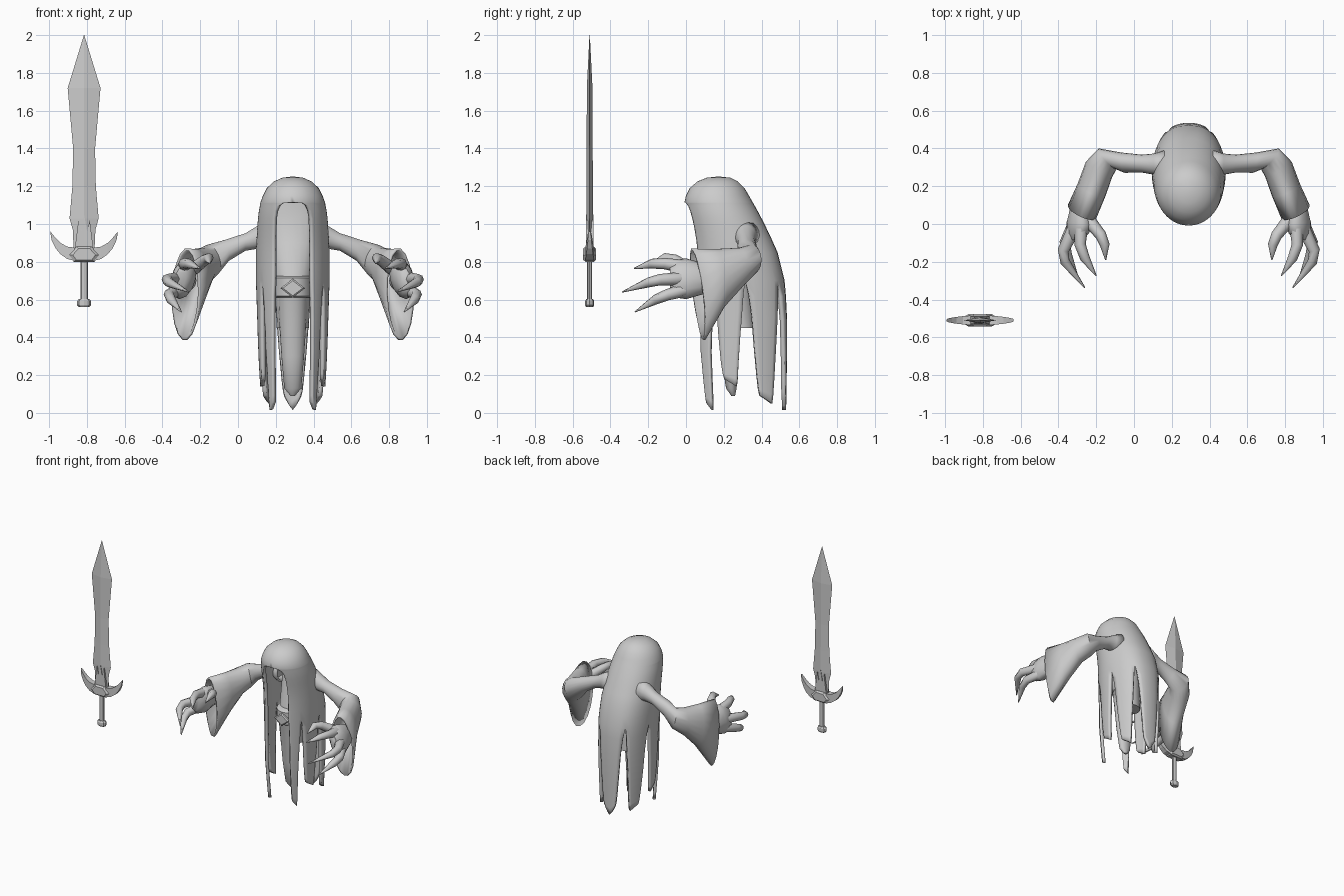
import bpy, bmesh, math
from mathutils import Vector

if "Cube" in bpy.data.objects:
    bpy.data.objects.remove(bpy.data.objects["Cube"])

CX = 0.29   # centre line of the robed figure
SX = -0.815  # centre line of the sword
SY = -0.51

grey = bpy.data.materials.new("plain grey")
grey.diffuse_color = (0.6, 0.6, 0.6, 1)
grey.use_nodes = True
grey.node_tree.nodes["Principled BSDF"].inputs["Base Color"].default_value = grey.diffuse_color


def finish(bm, name, angle=None, thick=0, mirror=None):
    bmesh.ops.remove_doubles(bm, verts=bm.verts, dist=0.0004)
    bmesh.ops.recalc_face_normals(bm, faces=bm.faces)
    me = bpy.data.meshes.new(name)
    bm.to_mesh(me)
    bm.free()
    ob = bpy.data.objects.new(name, me)
    bpy.context.collection.objects.link(ob)
    me.materials.append(grey)
    if thick:
        m = ob.modifiers.new("thickness", 'SOLIDIFY')
        m.thickness, m.offset = thick, -1
    if mirror is not None:
        ob.location.x = mirror
        m = ob.modifiers.new("both sides", 'MIRROR')
    if angle:
        bpy.ops.object.select_all(action='DESELECT')
        ob.select_set(True)
        bpy.context.view_layer.objects.active = ob
        bpy.ops.object.shade_smooth_by_angle(angle=math.radians(angle))
    return ob


def loft(bm, rings, caps=True):
    rows = [[bm.verts.new(p) for p in r] for r in rings]
    n = len(rows[0])
    for a, b in zip(rows, rows[1:]):
        for i in range(n):
            bm.faces.new((a[i], a[(i + 1) % n], b[(i + 1) % n], b[i]))
    if caps:
        bm.faces.new(rows[0])
        bm.faces.new(rows[-1])


def ring(c, u, v, n=16):
    c, u, v = Vector(c), Vector(u), Vector(v)
    return [c + u * math.cos(2 * math.pi * i / n) + v * math.sin(2 * math.pi * i / n) for i in range(n)]


def tube(bm, pts, radii, n=8):
    pts = [Vector(p) for p in pts]
    rings = []
    for i, (p, r) in enumerate(zip(pts, radii)):
        d = (pts[min(i + 1, len(pts) - 1)] - pts[max(i - 1, 0)]).normalized()
        u = d.cross(Vector((0, 0, 1))).normalized()
        rings.append(ring(p, u * r, d.cross(u) * r, n))
    loft(bm, rings)


def slab(bm, pts, depth, y=0.0):
    loft(bm, [[(x, y - depth, z) for x, z in pts], [(x, y + depth, z) for x, z in pts]])


def interp(table, z):
    for a, b in zip(table, table[1:]):
        if a[0] >= z >= b[0]:
            t = (a[0] - z) / (a[0] - b[0])
            return [p + (q - p) * t for p, q in zip(a[1:], b[1:])]
    return table[0][1:] if z > table[0][0] else table[-1][1:]


# Cloak: height, half width, front y, back y
SHAPE = [(1.252, 0, .172, .172), (1.245, .055, .11, .235), (1.225, .10, .06, .275),
         (1.19, .138, .02, .31), (1.13, .168, -.01, .345), (1.05, .183, .0, .39), (.95, .19, .02, .44),
         (.85, .195, .03, .485), (.7, .195, .03, .522), (.55, .19, .03, .535), (.3, .182, .03, .535), (0, .165, .058, .53)]
# Hood opening: height, half width of the gap
GAP = [(1.115, 0), (1.11, .05), (1.095, .074), (1.07, .088), (1.03, .096), (.95, .099), (.7, .1)]
EDGE = 31


def cloak_point(angle, z):
    rx, yf, yb = interp(SHAPE, z)
    a = math.radians(angle)
    s, c = math.sin(a), math.cos(a)
    if c < 0:  # squarer back, lower down
        s = math.copysign(abs(s) ** (1 - .2 * min(max((1.1 - z) / .3, 0), 1)), s)
    return (rx * s, (yf + yb) / 2 - (yb - yf) / 2 * c, z)


def hood_angle(s, z):
    half = interp(GAP, z)[0]
    phi = math.degrees(math.asin(min(half / interp(SHAPE, z)[0], 1))) if z < 1.115 else 0
    if z <= .7:
        phi = EDGE
    return phi + (s - EDGE) / (360 - 2 * EDGE) * (360 - 2 * phi)


# Strips: start angle, end angle, bottom height
half_strips = [(31, 56, .015), (56, 99, .14), (99, 150, .05)]
strips = half_strips + [(150, 210, .015)] + [(360 - b, 360 - a, e) for a, b, e in reversed(half_strips)]
COLS = 6
bm = bmesh.new()
columns = [a + (b - a) * i / COLS for a, b, e in strips for i in range(COLS)] + [360 - EDGE]
levels = [1.252, 1.245, 1.225, 1.19, 1.15, 1.115, 1.11, 1.095, 1.07, 1.03, .98, .92, .85, .77, .7]
rows = [[bm.verts.new(cloak_point(hood_angle(s, z), z)) for s in columns] for z in levels]
for a, b in zip(rows, rows[1:]):
    for i in range(len(columns) - 1):
        bm.faces.new((a[i], a[i + 1], b[i + 1], b[i]))
TAPER = [(0, 1), (.12, .86), (.3, .74), (.55, .62), (.8, .5), (.93, .43), (1, .36)]
for a0, a1, end in strips:
    mid, half = (a0 + a1) / 2, (a1 - a0) / 2
    lean = 0 if mid == 180 else (1 if mid < 180 else -1)
    prev = None
    for t, w in TAPER:
        row = []
        for i in range(COLS + 1):
            f = 2 * i / COLS - 1
            # ragged ends: slanted towards the back, pointed on the rear strip
            rise = (1 - f * lean) * .02 if lean else abs(f) * .07
            z = .7 - (.7 - end - rise * t ** 4) * t
            row.append(bm.verts.new(cloak_point(mid + half * w * f, z)))
        if prev:
            for i in range(COLS):
                bm.faces.new((prev[i], prev[i + 1], row[i + 1], row[i]))
        prev = row
cloak = finish(bm, "hooded_cloak", 50, .022)
cloak.location.x = CX

# Inner body, belt and hanging loin cloth: height, half width, half depth, centre y
for name, prof in {
    "torso": [(1.13, .09, .02, .3), (1.05, .12, .03, .31), (.9, .12, .06, .31), (.74, .1, .09, .27),
              (.6, .092, .1, .26), (.45, .085, .075, .29)],
    "belt": [(.725, .09, .1, .245), (.715, .1, .115, .245), (.62, .1, .115, .245), (.61, .09, .1, .245)],
    "loin_cloth": [(.63, .08, .09, .23), (.5, .073, .06, .225), (.3, .06, .045, .23), (.13, .045, .028, .24),
                   (.09, .012, .01, .25)],
}.items():
    bm = bmesh.new()
    loft(bm, [ring((CX, y, z), (rx, 0, 0), (0, ry, 0), 20) for z, rx, ry, y in prof])
    finish(bm, name, 45)
bm = bmesh.new()
diamond = [(CX - .065, .66), (CX, .61), (CX + .065, .66), (CX, .71)]
loft(bm, [[(CX + (x - CX) * k, y, .66 + (z - .66) * k) for x, z in diamond] for y, k in [(.14, 1), (.125, 1), (.118, .8)]])
finish(bm, "belt_buckle")

# Sleeves: centre, sideways radius, downward radius
bm = bmesh.new()
loft(bm, [ring(c, u, v, 18) for c, u, v in [
    ((.13, .315, .935), (0, .075, 0), (0, 0, -.085)),
    ((.185, .317, .93), (0, .056, 0), (0, 0, -.062)),
    ((.25, .32, .905), (0, .047, 0), (0, 0, -.047)),
    ((.35, .325, .86), (.01, .054, 0), (-.01, 0, -.056)),
    ((.43, .345, .81), (.045, .055, 0), (-.02, 0, -.08)),
    ((.475, .29, .775), (.07, .04, 0), (0, .01, -.1)),
    ((.515, .18, .715), (.075, .03, 0), (.0, .02, -.155)),
    ((.565, .065, .628), (.076, .03, 0), (.006, .033, -.245)),
]], caps=False)
finish(bm, "sleeves", 50, .014, CX)

# Hands: palm with a thumb and three clawed fingers
bm = bmesh.new()
loft(bm, [ring(c, u, v, 12) for c, u, v in [
    ((.55, .16, .70), (.04, .01, 0), (0, 0, .05)),
    ((.575, .08, .71), (.052, .01, 0), (-.01, 0, .085)),
    ((.58, .0, .71), (.066, .01, 0), (-.02, 0, .108)),
    ((.588, -.05, .71), (.056, 0, 0), (-.02, 0, .1)),
    ((.595, -.085, .71), (.028, 0, 0), (-.01, 0, .065)),
]])
for path in [
    [(.53, .02, .76), (.465, -.06, .81), (.445, -.11, .82), (.44, -.19, .79)],
    [(.57, -.02, .775), (.575, -.11, .79), (.55, -.18, .79), (.49, -.275, .765)],
    [(.61, -.03, .71), (.665, -.14, .705), (.655, -.2, .69), (.55, -.338, .64)],
    [(.61, -.01, .65), (.655, -.1, .625), (.645, -.16, .6), (.59, -.27, .535)],
]:
    tube(bm, path, [.036, .03, .026, .003])
finish(bm, "clawed_hands", 50, 0, CX)

# Sword blade: height, half width, half thickness, with a diamond section
bm = bmesh.new()
loft(bm, [[(SX - w, SY, z), (SX, SY - d, z), (SX + w, SY, z), (SX, SY + d, z)] for z, w, d in [
    (2.0, .001, .001), (1.72, .087, .015), (1.4, .058, .016), (1.2, .062, .017), (1.03, .077, .018), (.97, .06, .019),
    (.86, .055, .02)]])
finish(bm, "sword_blade")

# Pointed rib at the base of the blade
bm = bmesh.new()
slab(bm, [(SX - .05, .86), (SX + .05, .86), (SX + .03, 1.02), (SX + .016, .96), (SX, 1.05),
          (SX - .016, .96), (SX - .03, 1.02)], .02, SY)
finish(bm, "blade_collar")

# Curved crossguard wings: x, lower z, upper z, half depth
bm = bmesh.new()
loft(bm, [[(x, -d, a), (x, d, a), (x, d, b), (x, -d, b)] for x, a, b, d in [
    (.05, .805, .875, .025), (.09, .815, .88, .022), (.125, .84, .9, .018), (.15, .87, .925, .014),
    (.172, .915, .952, .009), (.177, .945, .96, .005)]])
guard = finish(bm, "crossguard", None, 0, SX)
guard.location.y = SY

# Bevelled hub between the wings
bm = bmesh.new()
hexagon = [(-.08, .835), (-.055, .8), (.055, .8), (.08, .835), (.04, .88), (-.04, .88)]
loft(bm, [[(SX + x * k, SY + y, .84 + (z - .84) * k) for x, z in hexagon]
          for y, k in [(-.034, .75), (-.022, 1), (.022, 1), (.034, .75)]])
finish(bm, "guard_hub")

# Grip and pommel
for name, prof, n in [("grip", [(.6, .02), (.81, .02)], 8),
                      ("pommel", [(.56, .028), (.57, .037), (.592, .037), (.603, .028)], 8)]:
    bm = bmesh.new()
    loft(bm, [ring((SX, SY, z), (r, 0, 0), (0, r * .65, 0), n) for z, r in prof])
    finish(bm, name)
